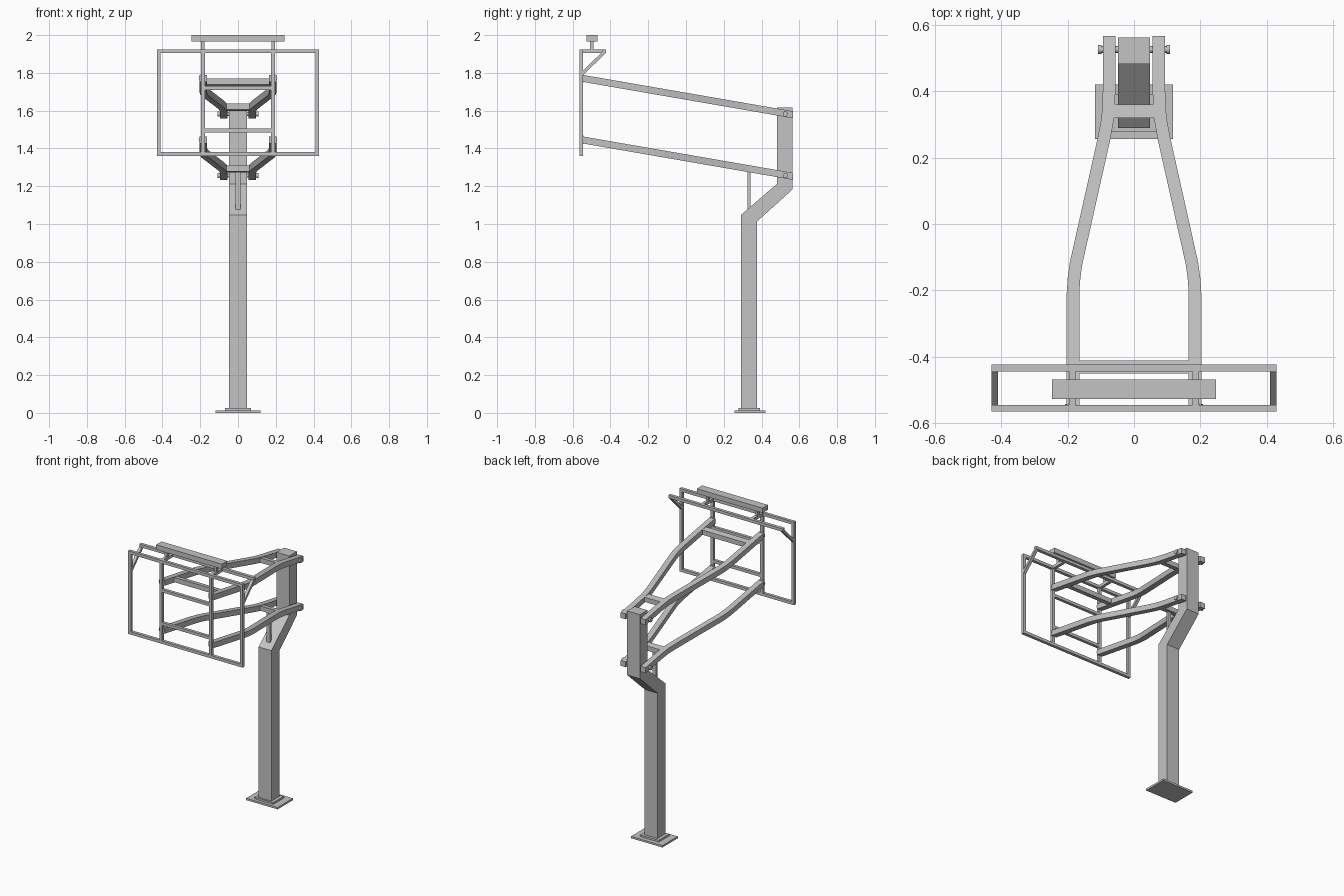
import bpy, bmesh, math
from mathutils import Vector, Matrix

if "Cube" in bpy.data.objects:
    bpy.data.objects.remove(bpy.data.objects["Cube"], do_unlink=True)

# One flat grey for the whole steel structure
steel = bpy.data.materials.new("steel grey")
steel.use_nodes = True
GREY = (0.55, 0.55, 0.55, 1)
steel.diffuse_color = GREY
steel.node_tree.nodes["Principled BSDF"].inputs["Base Color"].default_value = GREY


def finish(name, bm):
    bmesh.ops.recalc_face_normals(bm, faces=bm.faces)
    me = bpy.data.meshes.new(name)
    bm.to_mesh(me)
    bm.free()
    me.materials.append(steel)
    ob = bpy.data.objects.new(name, me)
    bpy.context.collection.objects.link(ob)
    return ob


def box(name, x, y, z):
    """Box from (min, max) ranges."""
    bm = bmesh.new()
    bmesh.ops.create_cube(bm, size=1)
    for v in bm.verts:
        v.co = Vector([r[0] if c < 0 else r[1] for c, r in zip(v.co, (x, y, z))])
    return finish(name, bm)


def prism(name, profile, x0, x1):
    """Side profile of (y, z) points extruded along x."""
    bm = bmesh.new()
    f = bm.faces.new([bm.verts.new((x0, y, z)) for y, z in profile])
    ext = bmesh.ops.extrude_face_region(bm, geom=[f])
    for v in ext["geom"]:
        if isinstance(v, bmesh.types.BMVert):
            v.co.x = x1
    return finish(name, bm)


def cylinder(name, centre, radius, length, axis, sides=12):
    bm = bmesh.new()
    rot = Matrix.Rotation(math.pi / 2, 4, 'Y' if axis == 'x' else 'X')
    bmesh.ops.create_cone(bm, cap_ends=True, segments=sides, radius1=radius, radius2=radius,
                          depth=length, matrix=Matrix.Translation(centre) @ rot)
    ob = finish(name, bm)
    for p in ob.data.polygons:
        p.use_smooth = len(p.vertices) == 4
    for e in ob.data.edges:
        a, b = (ob.data.vertices[i].co for i in e.vertices)
        k = 0 if axis == 'x' else 1
        e.use_edge_sharp = abs(a[k] - b[k]) < 1e-5
    return ob


SLOPE = -0.173


def arm_z(base, y):
    return base + SLOPE * (y + 0.553)


# Arm path in plan, from the post to the front frame
PATH = [(0.075, 0.567), (0.075, 0.40), (0.079, 0.32), (0.091, 0.255),
        (0.175, -0.12), (0.181, -0.165), (0.184, -0.21), (0.184, -0.55)]


def arm(name, side, base, width=0.038, height=0.037):
    bm = bmesh.new()
    pts = [Vector(p) for p in PATH]
    rings = []
    for i, p in enumerate(pts):
        d = (pts[min(i + 1, len(pts) - 1)] - pts[max(i - 1, 0)]).normalized()
        n = Vector((-d.y, d.x)) * width / 2
        ring = []
        for s, h in ((1, 1), (-1, 1), (-1, -1), (1, -1)):
            q = p + n * s
            ring.append(bm.verts.new((side * q.x, q.y, arm_z(base, q.y) + h * height / 2)))
        rings.append(ring)
    for a, b in zip(rings, rings[1:]):
        for k in range(4):
            bm.faces.new((a[k], a[(k + 1) % 4], b[(k + 1) % 4], b[k]))
    bm.faces.new(rings[0])
    bm.faces.new(rings[-1])
    return finish(name, bm)


def arm_tie(name, y0, y1, half, base):
    """Tilted cross tie joining a pair of arms."""
    h = 0.016
    prof = [(y0, arm_z(base, y0) - h), (y1, arm_z(base, y1) - h),
            (y1, arm_z(base, y1) + h), (y0, arm_z(base, y0) + h)]
    return prism(name, prof, -half, half)


# Base plates and the cranked post
box("base_plate", (-0.118, 0.118), (0.257, 0.421), (0, 0.013))
box("base_collar", (-0.07, 0.07), (0.278, 0.392), (0.013, 0.025))
prism("post", [(0.29, 0.025), (0.29, 1.047), (0.482, 1.213), (0.482, 1.617),
               (0.563, 1.617), (0.563, 1.182), (0.375, 1.012), (0.375, 0.025)], -0.048, 0.048)
prism("arm_support", [(0.325, 1.07), (0.341, 1.085), (0.341, 1.275), (0.325, 1.275)], -0.013, 0.013)

# Two pairs of swept arms with ties and hinge pins
for level, base in (("upper", 1.772), ("lower", 1.446)):
    for label, s in (("left", 1), ("right", -1)):
        arm(f"{level}_arm_{label}", s, base)
        cylinder(f"{level}_pivot_{label}", (s * 0.186, -0.548, base), 0.022, 0.012, 'y')
        cylinder(f"{level}_pin_head_{label}", (s * 0.103, 0.526, arm_z(base, 0.526) - 0.003),
                 0.014, 0.010, 'x')
    cylinder(f"{level}_hinge_pin", (0, 0.526, arm_z(base, 0.526) - 0.003), 0.010, 0.206, 'x')
    arm_tie(f"{level}_rear_tie", 0.32, 0.36, 0.066, base)
arm_tie("upper_front_tie", -0.45, -0.411, 0.17, 1.772)

# Rectangular front frame
FY = (-0.565, -0.545)
W, T = 0.43, 0.02
for label, z in (("top", 1.905), ("bottom", 1.36)):
    box(f"frame_{label}_rail", (-W, W), FY, (z, z + T))
for label, z in (("upper", 1.71), ("lower", 1.485)):
    box(f"frame_{label}_crossbar", (-0.178, 0.178), FY, (z, z + T))
box("rear_top_rail", (-W, W), (-0.445, -0.424), (1.905, 1.925))

for label, s in (("left", 1), ("right", -1)):
    def span(a, b):
        return tuple(sorted((s * a, s * b)))
    box(f"frame_side_{label}", span(W - T, W), FY, (1.38, 1.905))
    box(f"frame_upright_{label}", span(0.176, 0.196), FY, (1.38, 1.905))
    box(f"top_link_{label}", span(0.176, 0.196), (-0.545, -0.445), (1.905, 1.925))
    box(f"top_bar_post_{label}", span(0.178, 0.195), (-0.508, -0.491), (1.925, 1.968))
    # Diagonal brace at each end of the frame
    prism(f"end_brace_{label}", [(-0.547, 1.785), (-0.547, 1.809), (-0.448, 1.907), (-0.424, 1.907)],
          *span(W - T, W))

# Long bar on top
box("top_bar", (-0.247, 0.247), (-0.527, -0.469), (1.967, 2.0))
